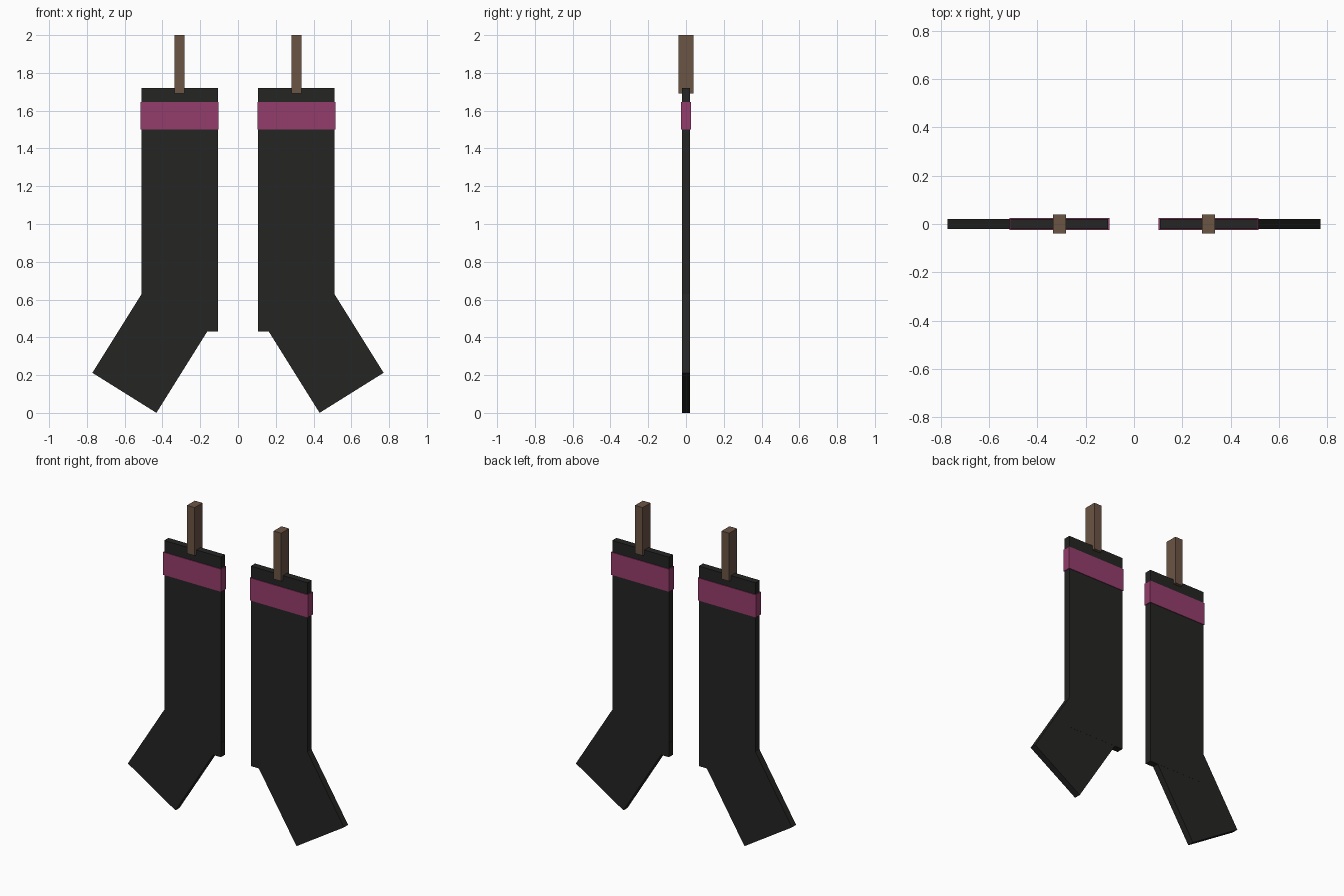
import bpy
import math

if "Cube" in bpy.data.objects:
    bpy.data.objects.remove(bpy.data.objects["Cube"])


def material(name, color):
    m = bpy.data.materials.new(name)
    m.diffuse_color = (*color, 1)
    m.use_nodes = True
    m.node_tree.nodes["Principled BSDF"].inputs["Base Color"].default_value = m.diffuse_color
    return m


BLACK = material("black_knit", (0.018, 0.018, 0.017))
PINK = material("pink_band", (0.30, 0.047, 0.147))
WOOD = material("brown_wood", (0.147, 0.089, 0.058))


def box(name, center, size, mat, tilt=0.0):
    bpy.ops.mesh.primitive_cube_add(size=1, location=center)
    ob = bpy.context.object
    ob.name = name
    ob.scale = size
    bpy.ops.object.transform_apply(location=False, rotation=False, scale=True)
    ob.rotation_euler = (0, math.radians(tilt), 0)
    ob.data.materials.append(mat)
    return ob


# Two mirrored hanging stockings
for side, s in (("left", -1), ("right", 1)):
    # Upright leg
    box(f"{side}_stocking_leg", (s * 0.309, 0, 1.075), (0.404, 0.043, 1.29), BLACK)
    # Angled foot; its inner end overlaps the leg
    box(f"{side}_stocking_foot", (s * 0.4385, 0, 0.367), (0.40, 0.042, 0.615), BLACK, -s * 32)
    # Coloured band around the top
    box(f"{side}_stocking_band", (s * 0.309, 0, 1.572), (0.414, 0.051, 0.146), PINK)
    # Hanging peg
    box(f"{side}_peg", (s * 0.309, 0, 1.845), (0.054, 0.08, 0.31), WOOD)
